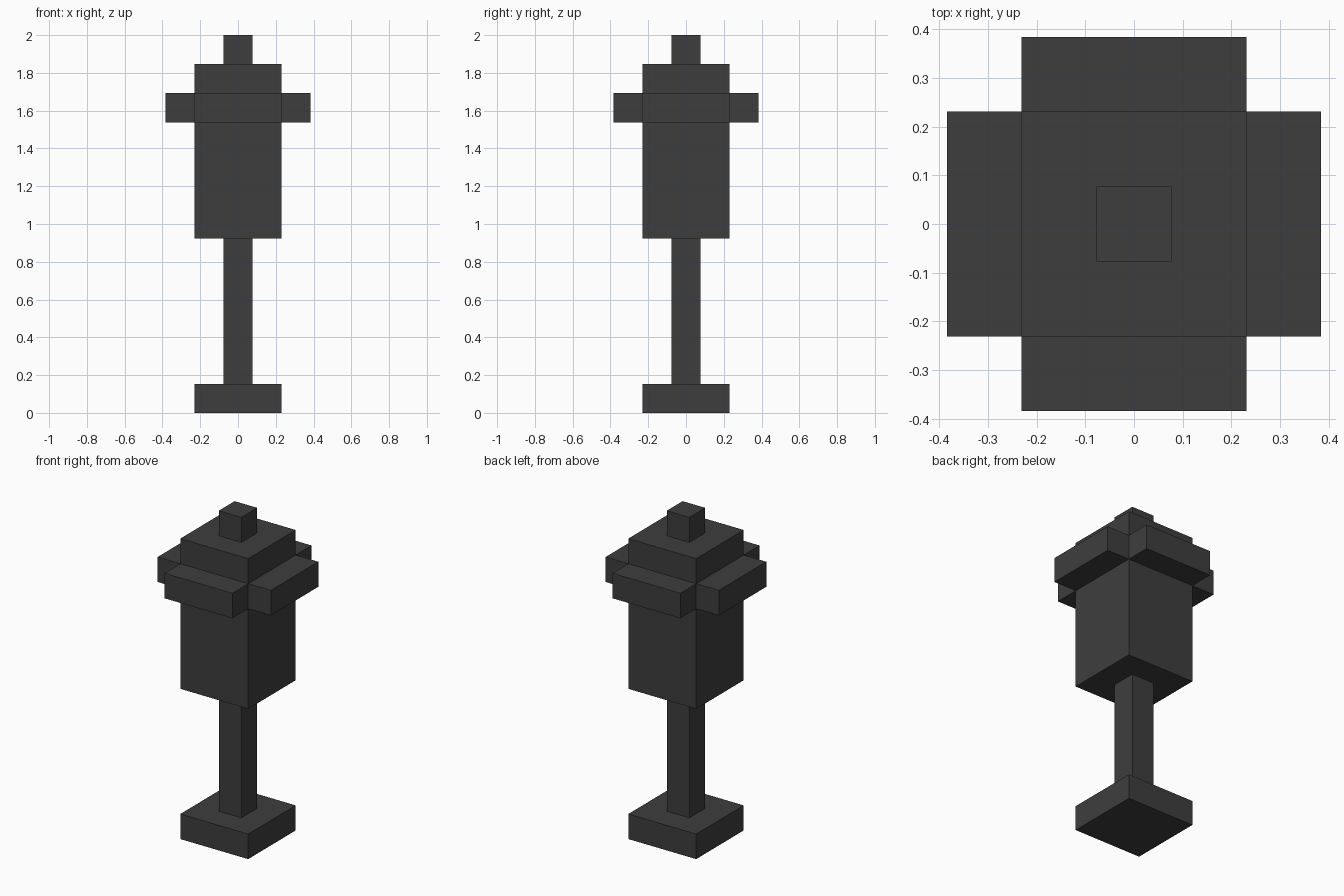
import bpy
import bmesh
import math
from mathutils import Matrix, Vector

cube = bpy.data.objects.get("Cube")
if cube:
    bpy.data.objects.remove(cube, do_unlink=True)

U = 2 / 13  # one block of the model's grid

iron = bpy.data.materials.new("dark_iron")
iron.use_nodes = True
COLOUR = (0.048, 0.048, 0.048, 1)
iron.diffuse_color = COLOUR
iron.node_tree.nodes["Principled BSDF"].inputs["Base Color"].default_value = COLOUR


def block(name, width, depth, bottom, top, offset=0, turn=0):
    """Flat-faced box in grid units, pushed out along x and turned about z."""
    bm = bmesh.new()
    bmesh.ops.create_cube(bm, size=1)
    bmesh.ops.scale(bm, vec=Vector((width, depth, top - bottom)) * U, verts=bm.verts)
    bmesh.ops.translate(bm, vec=Vector((offset, 0, (bottom + top) / 2)) * U, verts=bm.verts)
    bmesh.ops.rotate(bm, matrix=Matrix.Rotation(turn, 3, "Z"), verts=bm.verts)
    mesh = bpy.data.meshes.new(name)
    bm.to_mesh(mesh)
    bm.free()
    mesh.materials.append(iron)
    obj = bpy.data.objects.new(name, mesh)
    bpy.context.collection.objects.link(obj)
    return obj


# Stacked central parts
block("base", 3, 3, 0, 1)
block("post", 1, 1, 1, 6)
block("lantern_body", 3, 3, 6, 12)
block("finial", 1, 1, 12, 13)

# Four ledges around the lantern
for i, side in enumerate(("left", "back", "right", "front")):
    block(f"{side}_ledge", 1, 3, 10, 11, offset=2, turn=i * math.pi / 2)
